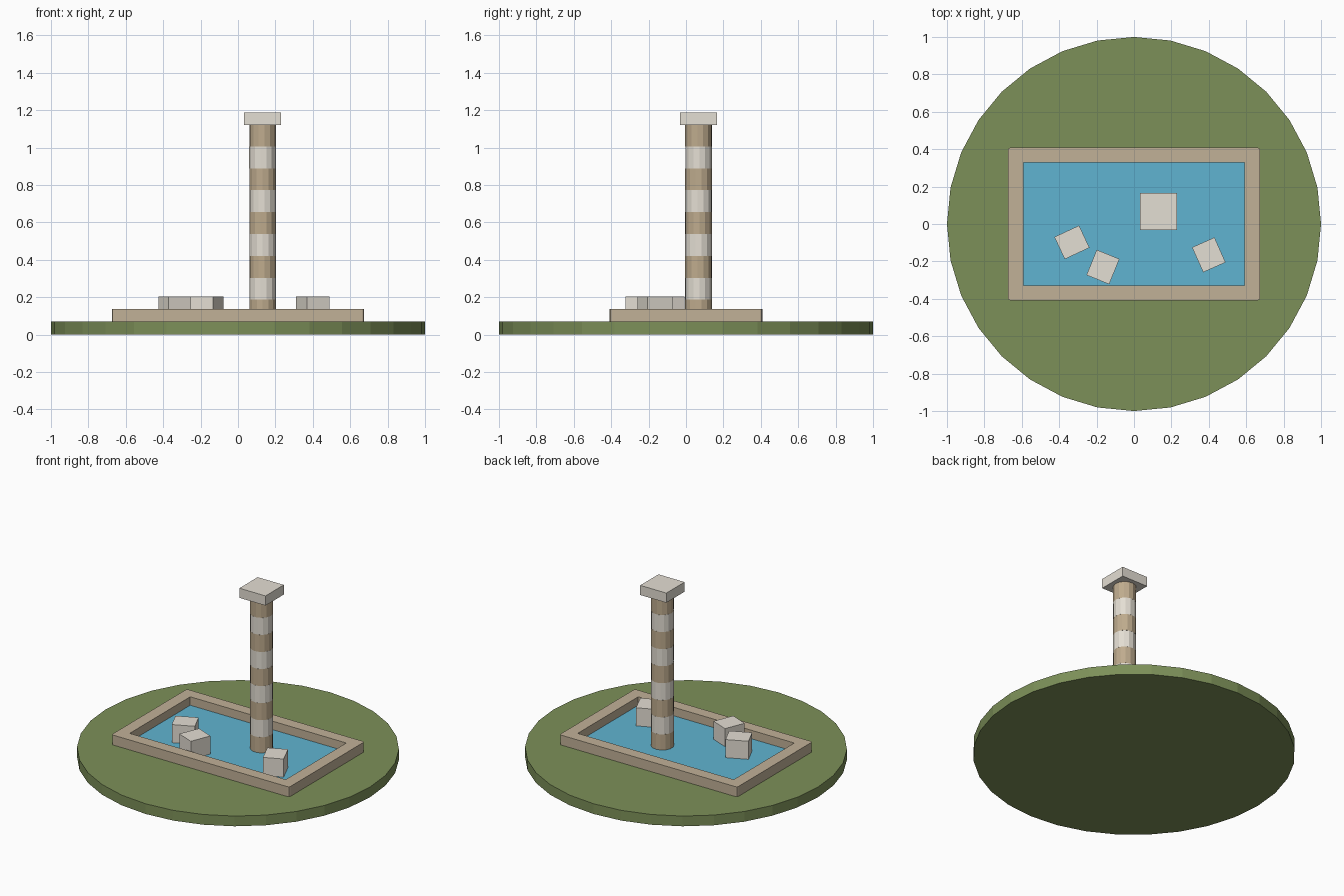
import bpy, bmesh
from math import radians

if "Cube" in bpy.data.objects:
    bpy.data.objects.remove(bpy.data.objects["Cube"])


def material(name, rgb):
    m = bpy.data.materials.new(name)
    m.diffuse_color = (*rgb, 1)
    m.use_nodes = True
    m.node_tree.nodes["Principled BSDF"].inputs["Base Color"].default_value = m.diffuse_color
    return m


GRASS = material("grass", (0.204, 0.279, 0.099))
TAN = material("tan_stone", (0.535, 0.440, 0.313))
COLUMN_TAN = material("column_tan", (0.52, 0.41, 0.27))
PALE = material("pale_stone", (0.777, 0.733, 0.654))
WATER = material("water", (0.118, 0.455, 0.637))


def finish(obj, name, mat):
    obj.name = name
    obj.data.materials.append(mat)
    return obj


def box(name, centre, size, mat, turn=0):
    bpy.ops.mesh.primitive_cube_add(size=1, location=centre, rotation=(0, 0, radians(turn)))
    obj = bpy.context.object
    obj.scale = size
    return finish(obj, name, mat)


def cylinder(name, x, y, z0, z1, radius, sides, mat, turn=0):
    bpy.ops.mesh.primitive_cylinder_add(vertices=sides, radius=radius, depth=z1 - z0,
                                        location=(x, y, (z0 + z1) / 2),
                                        rotation=(0, 0, radians(turn)))
    return finish(bpy.context.object, name, mat)


# Round lawn
cylinder("lawn", 0, 0, 0, 0.07, 1.0, 32, GRASS)

# Pool rim: rectangular ring with clipped outer corners
bm = bmesh.new()


def loop(hx, hy, z):
    return [bm.verts.new((sx * hx, sy * hy, z))
            for sx, sy in ((-1, -1), (1, -1), (1, 1), (-1, 1))]


rings = [loop(0.674, 0.408, 0.07), loop(0.674, 0.408, 0.138),
         loop(0.592, 0.328, 0.138), loop(0.592, 0.328, 0.07)]
for k in range(4):
    a, b = rings[k], rings[(k + 1) % 4]
    for i in range(4):
        j = (i + 1) % 4
        bm.faces.new((a[i], a[j], b[j], b[i]))
corners = [bm.edges.get((rings[0][i], rings[1][i])) for i in range(4)]
bmesh.ops.bevel(bm, geom=corners, offset=0.012, segments=2, profile=0.5, affect='EDGES')
bmesh.ops.recalc_face_normals(bm, faces=bm.faces)
mesh = bpy.data.meshes.new("pool_rim")
bm.to_mesh(mesh)
bm.free()
rim = bpy.data.objects.new("pool_rim", mesh)
bpy.context.collection.objects.link(rim)
finish(rim, "pool_rim", TAN)

# Water
box("water", (0, 0, 0.069), (1.184, 0.656, 0.022), WATER)

# Column of alternating drums, each turned a little, with a square capital
CX, CY, STEP = 0.132, 0.067, 0.117
for i in range(9):
    z = 0.07 + i * STEP
    cylinder(f"column_drum_{i + 1}", CX, CY, z, z + STEP, 0.072, 14,
             PALE if i % 2 else COLUMN_TAN, turn=17 * i)
box("column_capital", (CX, CY, 1.154), (0.198, 0.198, 0.066), PALE)

# Fallen blocks in the water
for n, (x, y, turn) in enumerate(((-0.332, -0.098, 25), (-0.166, -0.23, 68), (0.4, -0.165, -66))):
    box(f"fallen_block_{n + 1}", (x, y, 0.137), (0.146, 0.131, 0.134), PALE, turn)
